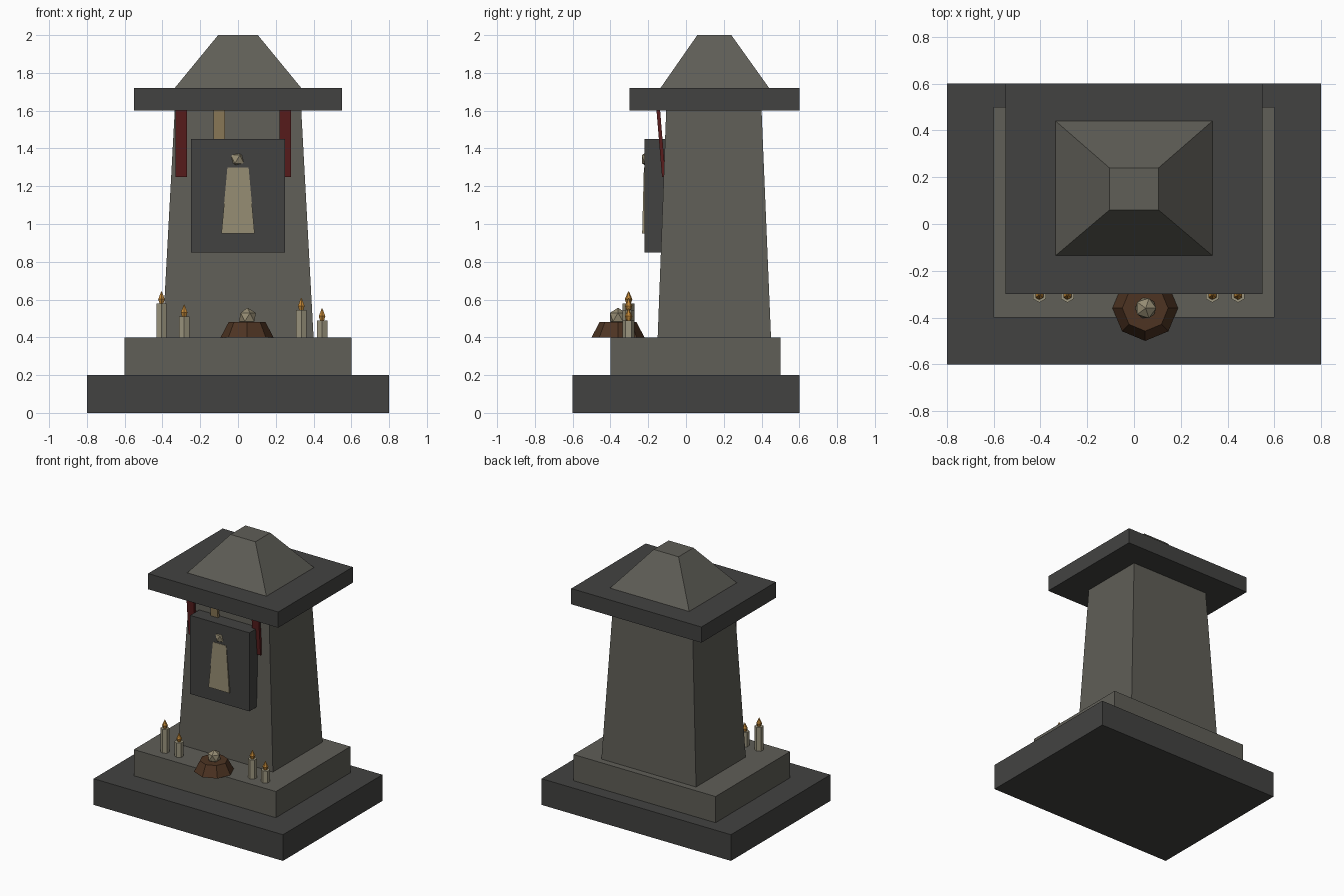
import bpy, bmesh, math

if "Cube" in bpy.data.objects:
    bpy.data.objects.remove(bpy.data.objects["Cube"])


def material(name, rgb):
    m = bpy.data.materials.new(name)
    m.diffuse_color = (*rgb, 1)
    m.use_nodes = True
    m.node_tree.nodes["Principled BSDF"].inputs["Base Color"].default_value = m.diffuse_color
    return m


DARK = material("dark_stone", (0.055, 0.055, 0.053))
STONE = material("stone", (0.115, 0.112, 0.095))
BONE = material("pale_tan", (0.30, 0.26, 0.17))
TAN = material("tan_cloth", (0.27, 0.20, 0.10))
RED = material("red_cloth", (0.10, 0.012, 0.012))
WAX = material("wax", (0.33, 0.30, 0.21))
FLAME = material("flame", (0.55, 0.25, 0.04))
WOOD = material("wood", (0.075, 0.034, 0.016))


def finish(name, bm, mat):
    bmesh.ops.recalc_face_normals(bm, faces=bm.faces)
    me = bpy.data.meshes.new(name)
    bm.to_mesh(me)
    bm.free()
    ob = bpy.data.objects.new(name, me)
    me.materials.append(mat)
    bpy.context.collection.objects.link(ob)
    return ob


def loft(name, rings, mat):
    """Close a stack of equal-sided rings into a solid."""
    bm = bmesh.new()
    vs = [[bm.verts.new(p) for p in ring] for ring in rings]
    n = len(vs[0])
    for a, b in zip(vs, vs[1:]):
        for i in range(n):
            j = (i + 1) % n
            bm.faces.new((a[i], a[j], b[j], b[i]))
    bm.faces.new(vs[0])
    bm.faces.new(vs[-1])
    return finish(name, bm, mat)


def rect(hx, y0, y1, z, cx=0):
    return [(cx - hx, y0, z), (cx + hx, y0, z), (cx + hx, y1, z), (cx - hx, y1, z)]


def ngon(x, y, z, r, n):
    return [(x + r * math.sin(2 * math.pi * i / n),
             y + r * math.cos(2 * math.pi * i / n), z) for i in range(n)]


def gem(name, loc, r, mat):
    bm = bmesh.new()
    bmesh.ops.create_icosphere(bm, subdivisions=1, radius=r)
    ob = finish(name, bm, mat)
    ob.location = loc


# stepped base, tapered pillar and roof
loft("base_step", [rect(0.8, -0.6, 0.6, 0), rect(0.8, -0.6, 0.6, 0.2)], DARK)
loft("upper_step", [rect(0.6, -0.4, 0.5, 0.2), rect(0.6, -0.4, 0.5, 0.4)], STONE)
loft("pillar", [rect(0.4, -0.15, 0.45, 0.4), rect(0.335, -0.105, 0.4, 1.6)], STONE)
loft("roof_slab", [rect(0.55, -0.3, 0.6, 1.6), rect(0.55, -0.3, 0.6, 1.72)], DARK)
loft("roof_cap", [rect(0.335, -0.135, 0.44, 1.72), rect(0.105, 0.06, 0.24, 2.0)], STONE)

# relief panel with carved figure
loft("panel", [rect(0.25, -0.22, -0.1, 0.85), rect(0.25, -0.22, -0.1, 1.45)], DARK)
loft("figure_body", [rect(0.088, -0.232, -0.19, 0.95), rect(0.056, -0.223, -0.19, 1.3)], BONE)
gem("figure_head", (-0.003, -0.193, 1.343), 0.048, BONE)

# hanging cloth strips, slanting back towards the pillar
for i, (x, mat) in enumerate([(-0.3, RED), (-0.1, TAN), (0.25, RED)]):
    loft(f"cloth_strip_{i}", [rect(0.03, -0.127, -0.108, 1.25, x),
                              rect(0.03, -0.156, -0.137, 1.6, x)], mat)

# hexagonal candles with flames
for i, (x, top) in enumerate([(-0.405, 0.58), (-0.285, 0.51), (0.335, 0.545), (0.445, 0.49)]):
    y = -0.304
    loft(f"candle_{i}", [ngon(x, y, 0.4, 0.032, 6), ngon(x, y, top, 0.032, 6)], WAX)
    loft(f"flame_{i}", [ngon(x, y, top - 0.002, 0.012, 6), ngon(x, y, top + 0.022, 0.02, 6),
                        ngon(x, y, top + 0.063, 0.002, 6)], FLAME)

# offering bowl
loft("offering_bowl", [ngon(0.048, -0.36, 0.4, 0.14, 8), ngon(0.048, -0.36, 0.48, 0.098, 8)], WOOD)
gem("offering", (0.05, -0.36, 0.507), 0.05, BONE)
